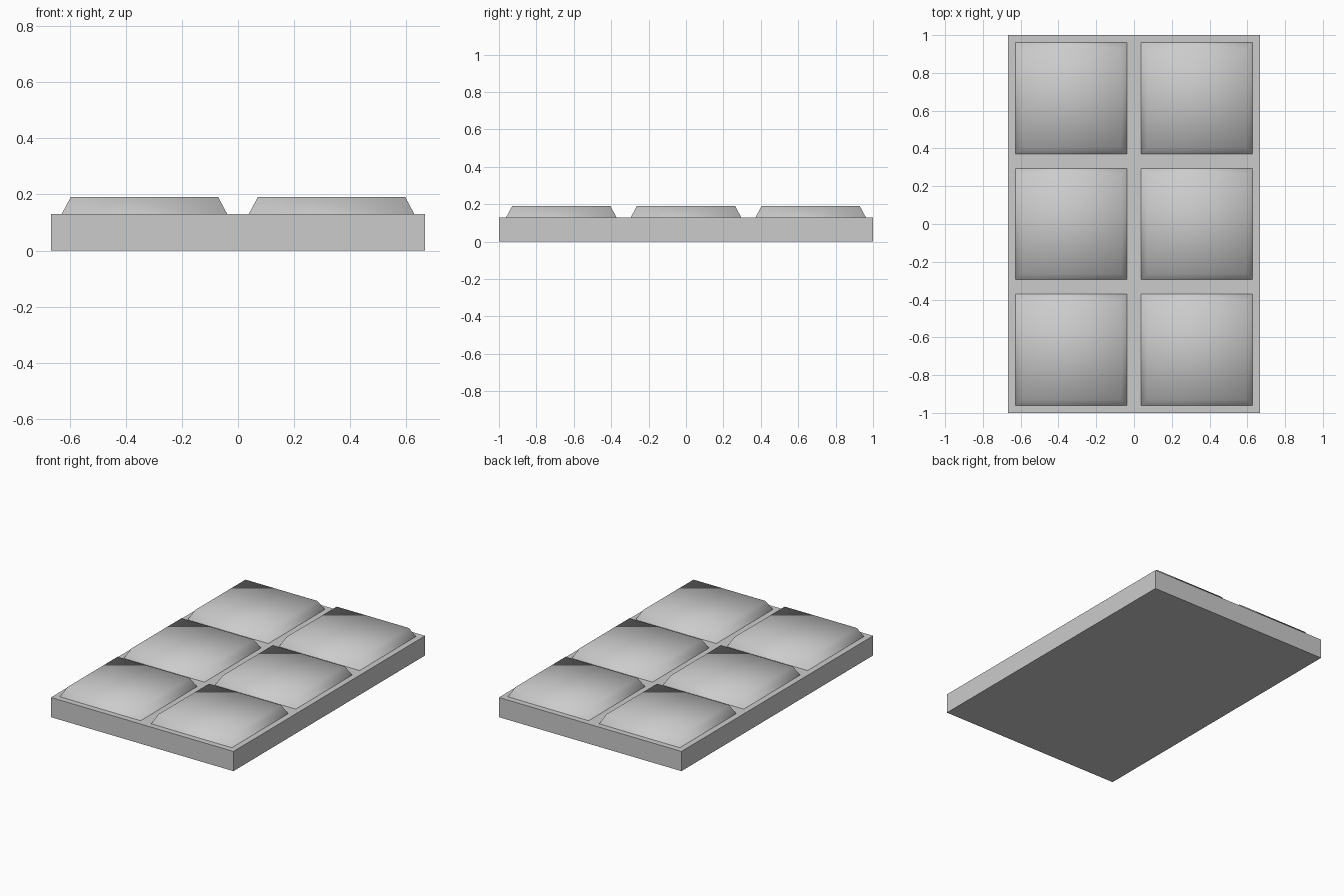
import bpy
import bmesh

# Remove the default object
cube = bpy.data.objects.get("Cube")
if cube:
    bpy.data.objects.remove(cube, do_unlink=True)

CELL = 2 / 3          # spacing of the pads
BASE_H = 0.13
PAD_TOP = 0.19
PAD_BOTTOM_HALF = 0.295
PAD_TOP_HALF = 0.263


def make_material(name, rgb):
    mat = bpy.data.materials.new(name)
    mat.use_nodes = True
    colour = (*rgb, 1.0)
    mat.diffuse_color = colour
    mat.node_tree.nodes["Principled BSDF"].inputs["Base Color"].default_value = colour
    return mat


def add_object(name, bm, mat):
    mesh = bpy.data.meshes.new(name)
    bm.to_mesh(mesh)
    bm.free()
    mesh.materials.append(mat)
    obj = bpy.data.objects.new(name, mesh)
    bpy.context.collection.objects.link(obj)
    return obj


grey = make_material("light grey", (0.6, 0.6, 0.6))

# Flat base slab
bm = bmesh.new()
bmesh.ops.create_cube(bm, size=1)
bmesh.ops.scale(bm, vec=(2 * CELL, 3 * CELL, BASE_H), verts=bm.verts)
bmesh.ops.translate(bm, vec=(0, 0, BASE_H / 2), verts=bm.verts)
add_object("base_slab", bm, grey)


# Tapered pad, smooth shaded all over, open where it sits on the slab
def add_pad(name, x, y):
    bm = bmesh.new()
    bmesh.ops.create_cube(bm, size=2)
    for v in bm.verts:
        top = v.co.z > 0
        half = PAD_TOP_HALF if top else PAD_BOTTOM_HALF
        v.co = (v.co.x * half, v.co.y * half, PAD_TOP if top else BASE_H)
    bm.normal_update()
    underside = [f for f in bm.faces if f.normal.z < -0.9]
    bmesh.ops.delete(bm, geom=underside, context="FACES_ONLY")
    for f in bm.faces:
        f.smooth = True
    add_object(name, bm, grey).location = (x, y, 0)


# Two columns of three pads
for side, sx in (("left", 0.5), ("right", -0.5)):
    for row, sy in (("front", -1), ("middle", 0), ("back", 1)):
        add_pad(f"{row}_{side}_pad", sx * CELL, sy * CELL)
